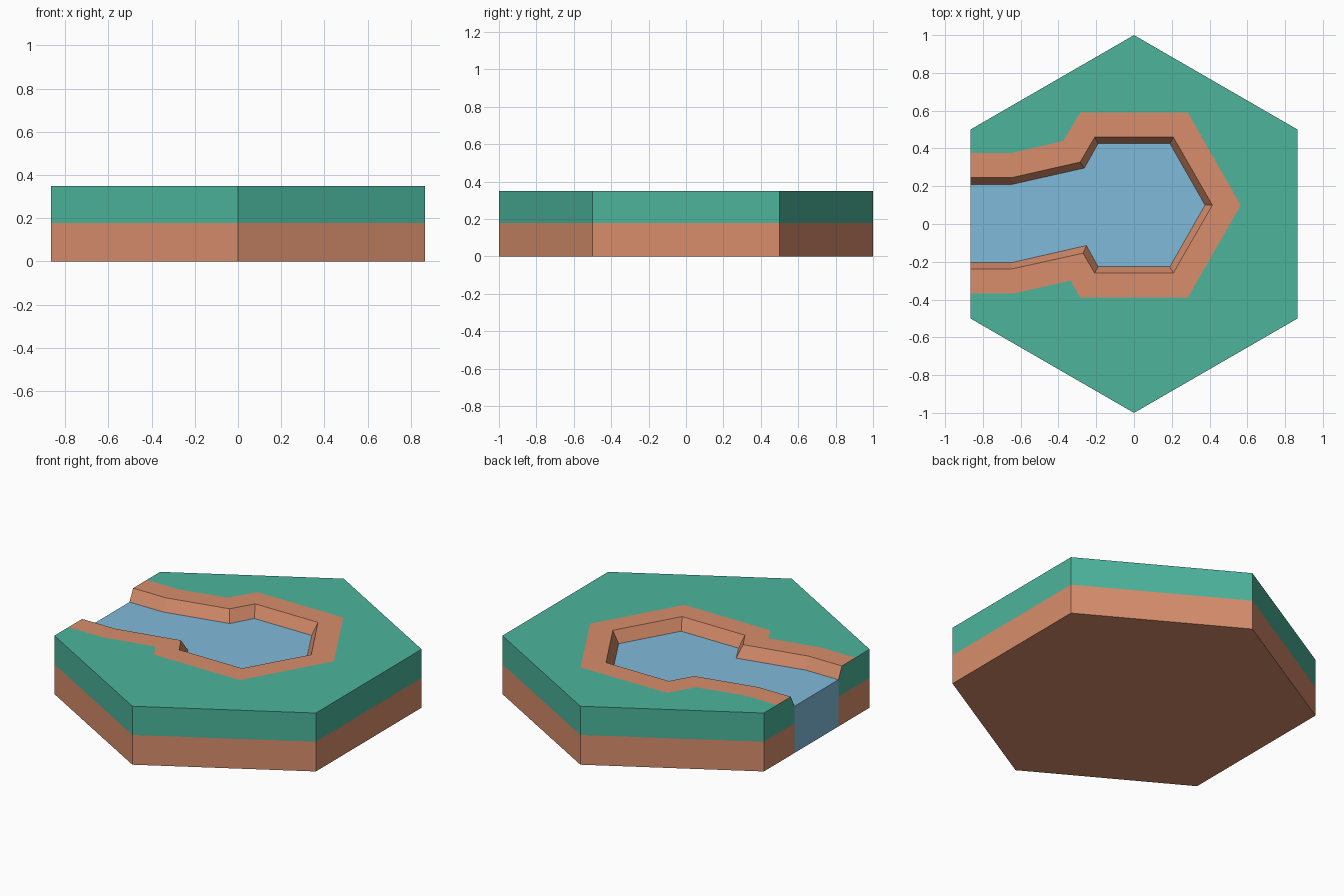
import bpy, bmesh, math

if "Cube" in bpy.data.objects:
    bpy.data.objects.remove(bpy.data.objects["Cube"])

H, MID, WATER_Z = 0.35, 0.178, 0.28   # tile top, soil line, water level
X = math.cos(math.radians(30))


def material(name, rgb):
    m = bpy.data.materials.new(name)
    m.diffuse_color = (*rgb, 1)
    m.use_nodes = True
    m.node_tree.nodes["Principled BSDF"].inputs["Base Color"].default_value = m.diffuse_color
    return m


GRASS = material("grass green", (0.072, 0.456, 0.328))
DIRT = material("dirt brown", (0.686, 0.270, 0.150))
WATER = material("water blue", (0.216, 0.491, 0.701))


def build(name, faces, mat):
    """Make a flat-shaded object from a list of faces (each a list of points)."""
    bm = bmesh.new()
    for pts in faces:
        bm.faces.new([bm.verts.new(p) for p in pts])
    bmesh.ops.remove_doubles(bm, verts=bm.verts, dist=1e-5)
    me = bpy.data.meshes.new(name)
    bm.to_mesh(me)
    bm.free()
    me.materials.append(mat)
    ob = bpy.data.objects.new(name, me)
    bpy.context.collection.objects.link(ob)
    return ob


def at(pts, z):
    return [(x, y, z) for x, y in pts]


def wall(a, b, z0, z1):
    return at([a, b], z0) + at([b, a], z1)


def strips(a, az, b, bz):
    return [at([a[i]], az) + at([b[i], b[i + 1]], bz) + at([a[i + 1]], az)
            for i in range(len(a) - 1)]


# Pond outlines, clockwise from the upper left edge of the tile
shore = [(-X, .375), (-.65, .375), (-.375, .44), (-.285, .59), (.285, .59), (.565, .1),
         (.285, -.39), (-.285, -.39), (-.335, -.30), (-.635, -.367), (-X, -.367)]
rim = [(-X, .245), (-.65, .245), (-.285, .328), (-.208, .46), (.208, .46), (.415, .1),
       (.208, -.26), (-.208, -.26), (-.27, -.155), (-.648, -.238), (-X, -.238)]
pool = [(-X, .21), (-.645, .21), (-.263, .296), (-.19, .426), (.19, .426), (.376, .1),
        (.19, -.226), (-.19, -.226), (-.252, -.114), (-.65, -.205), (-X, -.205)]

# Hexagon, counter-clockwise from the lower left corner to the upper left
hexagon = [(-X, -.5), (0, -1), (X, -.5), (X, .5), (0, 1), (-X, .5)]

# Grass: top surface plus upper half of the sides, notched at the channel mouth
grass = [at(shore + hexagon, H)]
grass += [wall(a, b, MID, H) for a, b in zip(hexagon, hexagon[1:])]
grass.append(at([pool[-1], hexagon[0]], MID)
             + at([hexagon[0], shore[-1], rim[-1]], H) + at([pool[-1]], WATER_Z))
grass.append(at([hexagon[-1], pool[0]], MID) + at([pool[0]], WATER_Z)
             + at([rim[0], shore[0], hexagon[-1]], H))
build("grass_layer", grass, GRASS)

# Dirt: lower half of the sides and the underside
path = [pool[-1]] + hexagon + [pool[0]]
dirt = [wall(a, b, 0, MID) for a, b in zip(path, path[1:])]
dirt.append(at(reversed(path), 0))
build("dirt_base", dirt, DIRT)

# Bank: flat shore band and slope down to the water
build("bank", strips(shore, H, rim, H) + strips(rim, H, pool, WATER_Z), DIRT)

# Water: surface and the cut end of the channel
build("water", [at(reversed(pool), WATER_Z), wall(pool[0], pool[-1], 0, WATER_Z)], WATER)
